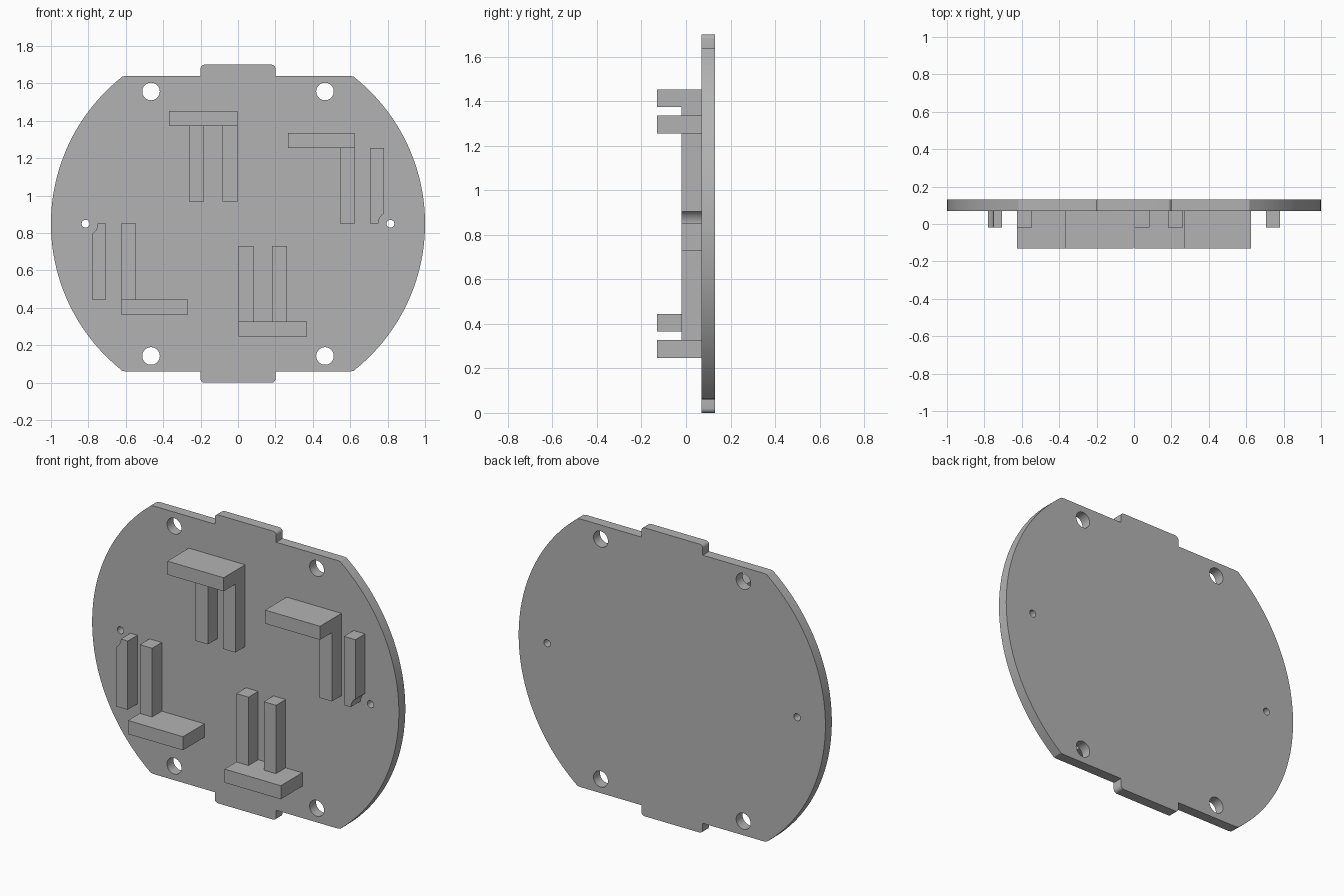
import bpy, bmesh
from math import sin, cos, pi, asin, acos

MID = 0.85            # height of the disc centre
BACK, FACE = 0.13, 0.07

old = bpy.data.objects.get("Cube")
if old:
    bpy.data.objects.remove(old, do_unlink=True)

grey = bpy.data.materials.new("plain grey")
grey.use_nodes = True
colour = (0.45, 0.45, 0.45, 1)
grey.diffuse_color = colour
grey.node_tree.nodes["Principled BSDF"].inputs["Base Color"].default_value = colour


def arc(cx, cz, r, a0, a1, n):
    return [(cx + r * cos(a0 + (a1 - a0) * i / n),
             cz + r * sin(a0 + (a1 - a0) * i / n)) for i in range(n + 1)]


def circle(cx, cz, r, n):
    return arc(cx, cz, r, 0, 2 * pi, n)[:-1]


def extrude(name, loops, front, back):
    """Filled outline (x, z about the disc centre) with holes, extruded along y."""
    curve = bpy.data.curves.new(name, 'CURVE')
    curve.dimensions = '2D'
    curve.fill_mode = 'BOTH'
    curve.extrude = (back - front) / 2
    for loop in loops:
        spline = curve.splines.new('POLY')
        spline.points.add(len(loop) - 1)
        for p, (x, z) in zip(spline.points, loop):
            p.co = (x, z, 0, 1)
        spline.use_cyclic_u = True
    ob = bpy.data.objects.new(name, curve)
    bpy.context.collection.objects.link(ob)
    ob.location = (0, (front + back) / 2, MID)
    ob.rotation_euler.x = pi / 2
    bpy.ops.object.select_all(action='DESELECT')
    ob.select_set(True)
    bpy.context.view_layer.objects.active = ob
    bpy.ops.object.convert(target='MESH')
    ob = bpy.context.object
    bm = bmesh.new()
    bm.from_mesh(ob.data)
    bmesh.ops.remove_doubles(bm, verts=bm.verts, dist=0.0001)
    bmesh.ops.recalc_face_normals(bm, faces=bm.faces)
    bm.to_mesh(ob.data)
    bm.free()
    ob.data.materials.clear()
    ob.data.materials.append(grey)
    bpy.ops.object.shade_smooth_by_angle(angle=pi / 6)
    return ob


def turned(loop):
    """Half turn about the disc centre."""
    return [(-x, -z) for x, z in loop]


def box(x0, x1, z0, z1):
    return [(x0, z0), (x1, z0), (x1, z1), (x0, z1)]


# Disc with flat top and bottom, rounded tabs and screw holes
flat, tab, r = 0.79, 0.2, 0.02
end = asin(0.777)
half = arc(0, 0, 1, -end, end, 64)
half += [(0.618, 0.787), (0.6, flat), (tab, flat)]
half += arc(tab - r, MID - r, r, 0, pi / 2, 6)
half += arc(r - tab, MID - r, r, pi / 2, pi, 6)
half += [(-tab, flat), (-0.6, flat), (-0.618, 0.787)]
holes = [circle(sx * 0.465, sz * 0.707, 0.047, 32) for sx in (-1, 1) for sz in (-1, 1)]
holes += [circle(sx * 0.815, 0, 0.021, 24) for sx in (-1, 1)]
extrude("base_plate", [half + turned(half)] + holes, FACE, BACK)

# Outer rib with a round relief beside the small hole
relief = 0.065
lift = acos(-0.035 / relief)
outer_rib = [(0.705, 0.405), (0.705, 0)] + arc(0.815, 0, relief, pi, lift, 8) + [(0.78, 0.405)]

# Raised parts, each repeated by a half turn; ledges stand further out
RIB, LEDGE = -0.02, -0.13
parts = [
    ("inner_ledge", box(-0.37, -0.003, 0.523, 0.603), LEDGE),
    ("inner_rib_a", box(-0.262, -0.182, 0.12, 0.523), RIB),
    ("inner_rib_b", box(-0.083, -0.003, 0.12, 0.523), RIB),
    ("side_ledge", box(0.268, 0.626, 0.405, 0.485), LEDGE),
    ("side_rib", box(0.546, 0.626, 0, 0.405), RIB),
    ("relieved_rib", outer_rib, RIB),
]
for name, loop, front in parts:
    extrude("upper_" + name, [loop], front, FACE)
    extrude("lower_" + name, [turned(loop)], front, FACE)
